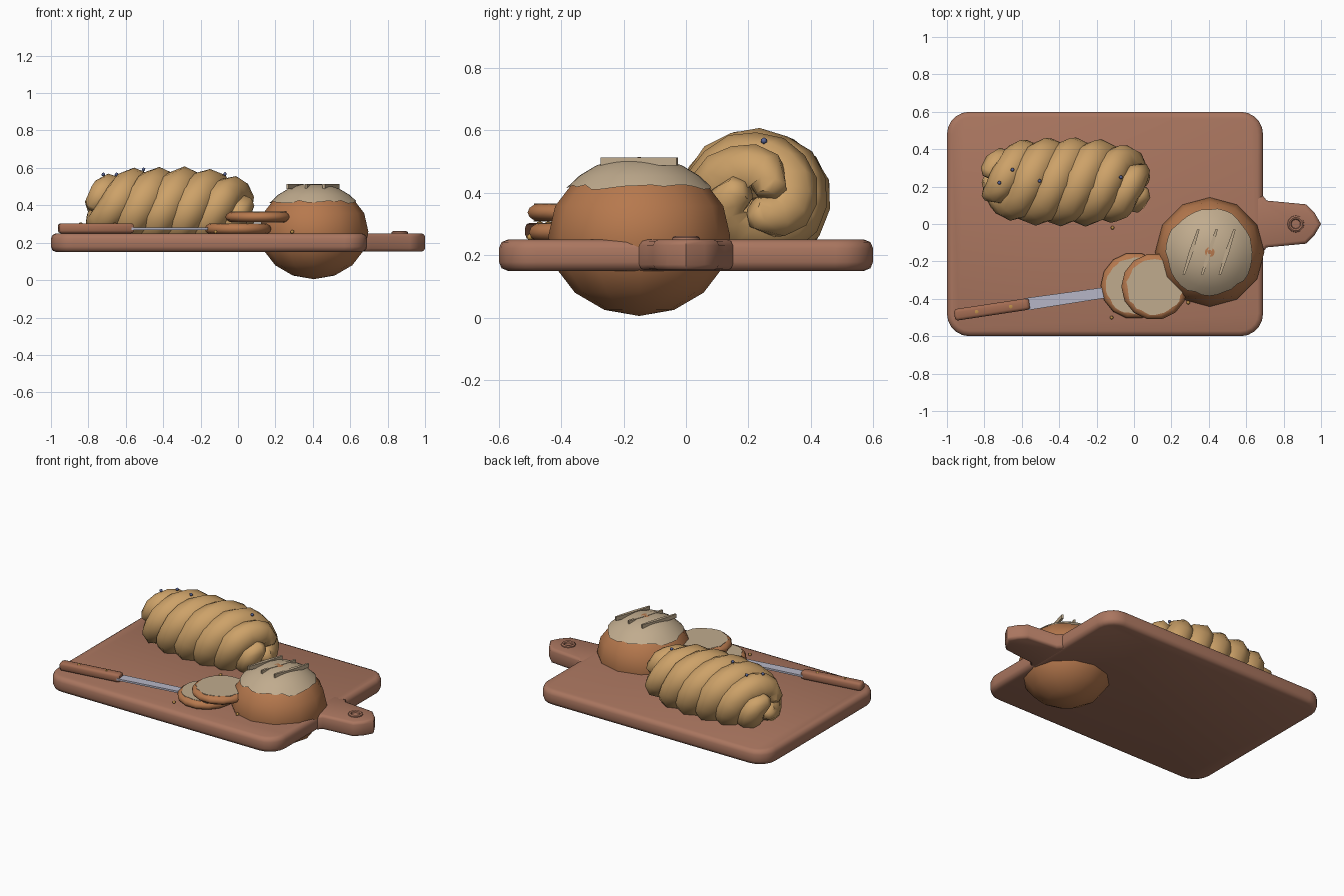
import bpy, bmesh, math, random
from mathutils import Vector, Matrix

if "Cube" in bpy.data.objects:
    bpy.data.objects.remove(bpy.data.objects["Cube"])

random.seed(4)


def material(name, rgb):
    m = bpy.data.materials.new(name)
    m.diffuse_color = (*rgb, 1)
    m.use_nodes = True
    m.node_tree.nodes["Principled BSDF"].inputs["Base Color"].default_value = m.diffuse_color
    return m


WOOD = material("board wood", (0.40, 0.18, 0.115))
GRIP = material("knife grip wood", (0.37, 0.15, 0.085))
CRUST = material("crust", (0.47, 0.19, 0.075))
CREAM = material("floured crumb", (0.53, 0.41, 0.27))
LOAF = material("golden loaf", (0.61, 0.36, 0.14))
STEEL = material("steel", (0.47, 0.47, 0.57))
SEED = material("blue seed", (0.10, 0.13, 0.30))
BRASS = material("brass", (0.52, 0.28, 0.07))


def finish(bm, name, mat, angle=40, matrix=None):
    """Turn a bmesh into a named, coloured, smooth-by-angle object."""
    bmesh.ops.recalc_face_normals(bm, faces=bm.faces)
    me = bpy.data.meshes.new(name)
    bm.to_mesh(me)
    bm.free()
    me.materials.append(mat)
    ob = bpy.data.objects.new(name, me)
    bpy.context.collection.objects.link(ob)
    if matrix:
        ob.matrix_world = matrix
    bpy.ops.object.select_all(action='DESELECT')
    ob.select_set(True)
    bpy.context.view_layer.objects.active = ob
    bpy.ops.object.shade_smooth_by_angle(angle=math.radians(angle))
    return ob


def prism(name, outline, z0, z1, mat, bevel=0, matrix=None, angle=50):
    """Extruded outline with rounded top and bottom rims."""
    bm = bmesh.new()
    low = bm.faces.new([bm.verts.new((x, y, z0)) for x, y in outline])
    ext = bmesh.ops.extrude_face_region(bm, geom=[low], use_keep_orig=True)
    for v in ext['geom']:
        if isinstance(v, bmesh.types.BMVert):
            v.co.z = z1
    if bevel:
        rims = [e for e in bm.edges if abs(e.verts[0].co.z - e.verts[1].co.z) < 1e-6]
        bmesh.ops.bevel(bm, geom=rims, offset=bevel, segments=2, profile=0.5, affect='EDGES')
    return finish(bm, name, mat, angle, matrix)


def lathe(name, profile, n, centre, mat, angle=40):
    """Revolve (radius, z) points; zero radius closes to a pole."""
    bm = bmesh.new()
    rings = []
    for r, z in profile:
        if r == 0:
            rings.append([bm.verts.new((0, 0, z))] * n)
        else:
            rings.append([bm.verts.new((r * math.cos(2 * math.pi * i / n),
                                        r * math.sin(2 * math.pi * i / n), z)) for i in range(n)])
    for a, b in zip(rings, rings[1:]):
        for i in range(n):
            j = (i + 1) % n
            quad = list(dict.fromkeys([a[i], a[j], b[j], b[i]]))
            bm.faces.new(quad)
    return finish(bm, name, mat, angle, Matrix.Translation(centre))


def speck(name, centre, size, mat):
    bm = bmesh.new()
    bmesh.ops.create_icosphere(bm, subdivisions=1, radius=size)
    finish(bm, name, mat, 60, Matrix.Translation(centre))


# Cutting board with rounded corners
board = []
for cx, cy, start in ((0.57, 0.48, 0), (-0.88, 0.48, 90), (-0.88, -0.48, 180), (0.57, -0.48, 270)):
    for k in range(6):
        a = math.radians(start + 18 * k)
        board.append((cx + 0.12 * math.cos(a), cy + 0.12 * math.sin(a)))
prism("board", board, 0.15, 0.25, WOOD, 0.028)

# Pointed board handle and its raised ring
half = [(0.69, 0.15), (0.71, 0.125), (0.92, 0.105), (0.965, 0.06)]
handle = [(0.60, -0.15)] + [(x, -y) for x, y in half] + [(1.0, 0)] + half[::-1] + [(0.60, 0.15)]
prism("board_handle", handle, 0.152, 0.25, WOOD, 0.018)
lathe("handle_ring", [(0.022, 0.245), (0.027, 0.258), (0.036, 0.262), (0.044, 0.256), (0.046, 0.245)],
      12, (0.865, 0, 0), WOOD)

# Round loaf, sunk through the board
BALL = Vector((0.405, -0.15, 0.26))
RB, HB = 0.292, 0.255
arc = [math.pi * k / 8 for k in range(9)]
lathe("round_loaf", [(0 if k in (0, 8) else RB * math.sin(t), HB * math.cos(t)) for k, t in enumerate(arc)],
      12, BALL, CRUST, 60)

# Flour cap with a ragged rim
bm = bmesh.new()
n = 36
rows = []
for deg in (14, 28, 41, 53):
    row = []
    for i in range(n):
        t = math.radians(deg + (random.uniform(-3, 2) if deg == 53 else 0))
        a = 2 * math.pi * i / n
        row.append(bm.verts.new((RB * math.sin(t) * math.cos(a), RB * math.sin(t) * math.sin(a),
                                 HB * math.cos(t) + 0.003)))
    rows.append(row)
bm.faces.new(rows[0])
for a, b in zip(rows, rows[1:]):
    for i in range(n):
        bm.faces.new((a[i], a[i - 1], b[i - 1], b[i]))
finish(bm, "flour_cap", CREAM, 60, Matrix.Translation(BALL))

# Three slanted ridges on the cap
for x in (0.305, 0.403, 0.498):
    tilt = Matrix.Translation((x, -0.15, 0)) @ Matrix.Rotation(math.radians(-18), 4, 'Z')
    prism("score_ridge", [(-0.006, -0.128), (0.006, -0.128), (0.011, 0), (0.006, 0.128), (-0.006, 0.128),
                          (-0.011, 0)], 0.487, 0.513, CREAM, 0, tilt)

# Two bread slices: rounded crust rim with ragged crumb plates
for cx, cy, z0, z1, r in ((0.0, -0.33, 0.245, 0.302, 0.178), (0.11, -0.335, 0.31, 0.364, 0.178)):
    zm = (z0 + z1) / 2
    prof = [(0, z0), (r - 0.025, z0), (r - 0.007, z0 + 0.012), (r, zm), (r - 0.007, z1 - 0.012),
            (r - 0.025, z1), (0, z1)]
    lathe("slice_crust", prof, 14, (cx, cy, 0), CRUST, 50)
    for z in (z0, z1):
        edge = []
        for i in range(36):
            a, rr = 2 * math.pi * i / 36, r - random.uniform(0.024, 0.034)
            edge.append((cx + rr * math.cos(a), cy + rr * math.sin(a)))
        prism("slice_crumb", edge, z - 0.002, z + 0.002, CREAM)

# Knife: grip, blade and rivets along one slanted axis
knife = Matrix.Translation((-0.96, -0.487, 0)) @ Matrix.Rotation(math.radians(8.6), 4, 'Z')
grip = [(0.0, -0.02), (0.012, -0.031), (0.385, -0.031), (0.405, -0.024),
        (0.405, 0.024), (0.385, 0.031), (0.012, 0.031), (0.0, 0.02)]
prism("knife_grip", grip, 0.25, 0.304, GRIP, 0.015, knife)
prism("knife_blade", [(0.39, -0.033), (0.86, -0.03), (0.95, 0.025), (0.39, 0.033)],
      0.268, 0.28, STEEL, 0, knife)
for x in (0.12, 0.305):
    lathe("knife_rivet", [(0.01, 0.29), (0.01, 0.306), (0, 0.308)], 10, knife @ Vector((x, 0, 0)), BRASS)


# Braided loaf: three fat strands twisted around a long axis
def strand(phase, steps=30, sides=8):
    def centre(s):
        u = 2 * s - 1
        swell = max(0.0, 1 - abs(u) ** 3.2) ** 0.5
        off = 0.055 + 0.055 * swell
        a = phase - 2 * math.pi * s * 1.95
        return Vector((-0.365 + 0.40 * u, 0.225 + off * 1.08 * math.cos(a), 0.385 + off * 0.9 * math.sin(a)))

    bm, prev = bmesh.new(), None
    for k in range(steps + 1):
        s = k / steps
        c = centre(s)
        tan = (centre(min(1, s + 0.01)) - centre(max(0, s - 0.01))).normalized()
        axis_pt = Vector((c.x, 0.225, 0.385))
        out = c - axis_pt
        out = (out - tan * out.dot(tan)).normalized()
        side = tan.cross(out)
        fat = 0.062 + 0.06 * max(0.0, 1 - abs(2 * s - 1) ** 2.6) ** 0.6
        fat *= random.uniform(0.96, 1.04)
        ring = []
        for i in range(sides):
            a = 2 * math.pi * i / sides
            ring.append(bm.verts.new(c + out * fat * math.cos(a) + side * fat * 0.88 * math.sin(a)))
        if prev:
            for i in range(sides):
                bm.faces.new((prev[i - 1], prev[i], ring[i], ring[i - 1]))
        if k in (0, steps):
            # Domed end: small inset tip
            push = tan * (0.035 if k else -0.035)
            tip = [bm.verts.new(c + push + (v.co - c) * 0.55) for v in ring]
            for i in range(sides):
                bm.faces.new((ring[i - 1], ring[i], tip[i], tip[i - 1]))
            bm.faces.new(tip)
        prev = ring
    finish(bm, "braid_strand", LOAF, 55)


for k in range(3):
    strand(0.5 + k * 2 * math.pi / 3)

# Scattered seeds and crumbs
for p in ((-0.72, 0.22, 0.565), (-0.65, 0.29, 0.565), (-0.505, 0.23, 0.592), (-0.07, 0.25, 0.567)):
    speck("seed", p, 0.011, SEED)
for p in ((-0.115, -0.02, 0.258), (-0.12, -0.5, 0.258), (0.29, -0.42, 0.258)):
    speck("crumb", p, 0.011, BRASS)
